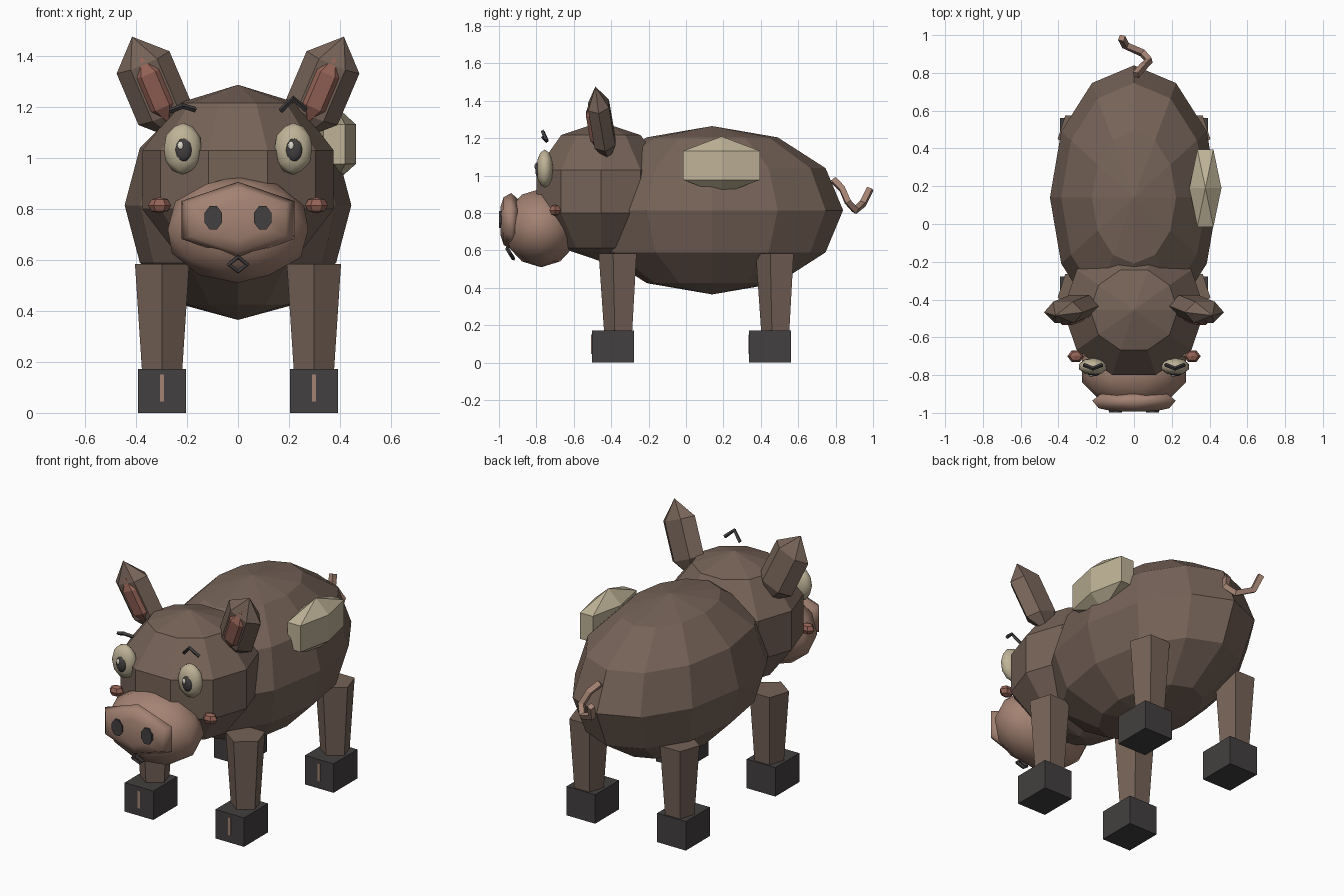
import bpy, bmesh
from math import sin, cos, pi, radians
from mathutils import Matrix, Vector, Euler

cube = bpy.data.objects.get("Cube")
if cube:
    bpy.data.objects.remove(cube, do_unlink=True)


def material(name, rgb):
    m = bpy.data.materials.new(name)
    m.use_nodes = True
    m.diffuse_color = (*rgb, 1)
    bsdf = next(n for n in m.node_tree.nodes if n.type == 'BSDF_PRINCIPLED')
    bsdf.inputs["Base Color"].default_value = (*rgb, 1)
    return m


BROWN = material("brown hide", (0.18, 0.125, 0.097))
SKIN = material("pinkish tan", (0.37, 0.225, 0.17))
PINK = material("dusty pink", (0.30, 0.125, 0.095))
CREAM = material("cream", (0.52, 0.45, 0.31))
DARK = material("charcoal", (0.055, 0.05, 0.05))
WHITE = material("eye shine", (0.75, 0.72, 0.62))


def finish(name, bm, mat, loc=(0, 0, 0), scale=(1, 1, 1), rot=(0, 0, 0), smooth=False):
    """Place the mesh, colour it and link it."""
    turn = Euler([radians(a) for a in rot])
    bm.transform(Matrix.LocRotScale(Vector(loc), turn, Vector(scale)))
    bmesh.ops.recalc_face_normals(bm, faces=bm.faces)
    for f in bm.faces:
        f.smooth = smooth
    me = bpy.data.meshes.new(name)
    bm.to_mesh(me)
    bm.free()
    me.materials.append(mat)
    ob = bpy.data.objects.new(name, me)
    bpy.context.collection.objects.link(ob)
    return ob


def lathe(name, profile, sides, mat, phase=0, **kw):
    """Turn (radius, height) points around z."""
    bm = bmesh.new()
    rings = []
    for r, z in profile:
        count = sides if r > 1e-4 else 1
        angles = [radians(phase) + 2 * pi * i / sides for i in range(count)]
        rings.append([bm.verts.new((r * cos(a), r * sin(a), z)) for a in angles])
    for low, high in zip(rings, rings[1:]):
        for i in range(sides):
            j = (i + 1) % sides
            quad = [low[i % len(low)], low[j % len(low)],
                    high[j % len(high)], high[i % len(high)]]
            bm.faces.new(list(dict.fromkeys(quad)))
    for end in (rings[0], rings[-1]):
        if len(end) > 1:
            bm.faces.new(end)
    return finish(name, bm, mat, **kw)


def ball(name, sides, bands, mat, **kw):
    lats = [-pi / 2 + pi * i / bands for i in range(bands + 1)]
    return lathe(name, [(cos(t), sin(t)) for t in lats], sides, mat, **kw)


def blob(name, mat, **kw):
    bm = bmesh.new()
    bmesh.ops.create_icosphere(bm, subdivisions=2, radius=1)
    return finish(name, bm, mat, smooth=True, **kw)


def box(name, mat, loc, size):
    bm = bmesh.new()
    bmesh.ops.create_cube(bm, size=1)
    return finish(name, bm, mat, loc=loc, scale=size)


def tube(name, points, radius, mat, closed=False):
    cu = bpy.data.curves.new(name, 'CURVE')
    cu.dimensions = '3D'
    cu.bevel_depth = radius
    cu.bevel_resolution = 0
    cu.use_fill_caps = True
    sp = cu.splines.new('POLY')
    sp.points.add(len(points) - 1)
    for p, co in zip(sp.points, points):
        p.co = (*co, 1)
    sp.use_cyclic_u = closed
    cu.materials.append(mat)
    ob = bpy.data.objects.new(name, cu)
    bpy.context.collection.objects.link(ob)
    bpy.ops.object.select_all(action='DESELECT')
    ob.select_set(True)
    bpy.context.view_layer.objects.active = ob
    bpy.ops.object.convert(target='MESH')
    for poly in bpy.context.object.data.polygons:
        poly.use_smooth = False


# Body, head and side patch
ball("body", 12, 6, BROWN, loc=(0, 0.14, 0.815), scale=(0.445, 0.70, 0.45))
ball("head", 10, 5, BROWN, loc=(0, -0.455, 0.915), scale=(0.395, 0.38, 0.373))
ball("flank_patch", 6, 3, CREAM, loc=(0.378, 0.19, 1.055), scale=(0.098, 0.273, 0.155))

# Snout, nose pad and mouth
blob("snout", SKIN, loc=(0, -0.775, 0.72), scale=(0.29, 0.205, 0.21))
lathe("nose_pad", [(0.8, 0.9), (1, 0.935), (0.85, 0.975), (0.5, 0.992)], 6, SKIN,
      phase=90, rot=(90, 0, 0), loc=(0, 0, 0.757), scale=(0.255, 0.15, 1), smooth=True)
tube("mouth", [(0, -0.957, 0.612), (0.036, -0.94, 0.583),
               (0, -0.922, 0.555), (-0.036, -0.94, 0.583)], 0.01, DARK, closed=True)

for s, side in ((1, "left"), (-1, "right")):
    # Face details
    lathe("nostril_" + side, [(1, 0.97), (1, 0.999)], 8, DARK, phase=22.5,
          rot=(90, 0, 0), loc=(s * 0.097, 0, 0.766), scale=(0.037, 0.05, 1))
    ball("cheek_" + side, 6, 4, PINK, loc=(s * 0.308, -0.70, 0.815),
         scale=(0.045, 0.035, 0.032))
    ex = s * 0.217
    blob("eye_" + side, CREAM, loc=(ex, -0.755, 1.037), scale=(0.077, 0.046, 0.102))
    blob("pupil_" + side, DARK, loc=(ex + 0.003, -0.79, 1.033), scale=(0.034, 0.016, 0.048))
    blob("eye_shine_" + side, WHITE, loc=(ex - 0.009, -0.804, 1.05),
         scale=(0.012, 0.006, 0.017))

    # Brows, one raised and one relaxed
    peak = 1.235 if s > 0 else 1.205
    tube("brow_" + side, [(ex - 0.05, -0.745, 1.185), (ex, -0.765, peak),
                          (ex + 0.05, -0.745, 1.19)], 0.011, DARK)

    # Ears
    tilt = (9, s * 23, 0)
    ball("ear_" + side, 6, 3, BROWN, loc=(s * 0.33, -0.45, 1.275), rot=tilt,
         scale=(0.13, 0.075, 0.222))
    ball("inner_ear_" + side, 6, 3, PINK, loc=(s * 0.327, -0.49, 1.268), rot=tilt,
         scale=(0.07, 0.045, 0.145))

    # Legs, hooves and hoof slots
    for end, y in (("front", -0.355), ("rear", 0.485)):
        tag = end + "_" + side
        x = s * 0.298
        lathe("leg_" + tag, [(0.083, 0.165), (0.112, 0.585)], 5, BROWN,
              phase=-90, loc=(x, y, 0))
        hy = y - 0.036
        box("hoof_" + tag, DARK, (x, hy, 0.086), (0.188, 0.225, 0.172))
        box("hoof_slot_" + tag, SKIN, (x, hy - 0.113, 0.098), (0.016, 0.006, 0.105))

# Curly tail
tube("tail", [(0.01, 0.79, 0.975), (0.05, 0.835, 0.93), (0.08, 0.865, 0.86),
              (0.045, 0.905, 0.815), (-0.045, 0.945, 0.85), (-0.065, 0.985, 0.93)],
     0.022, SKIN)
